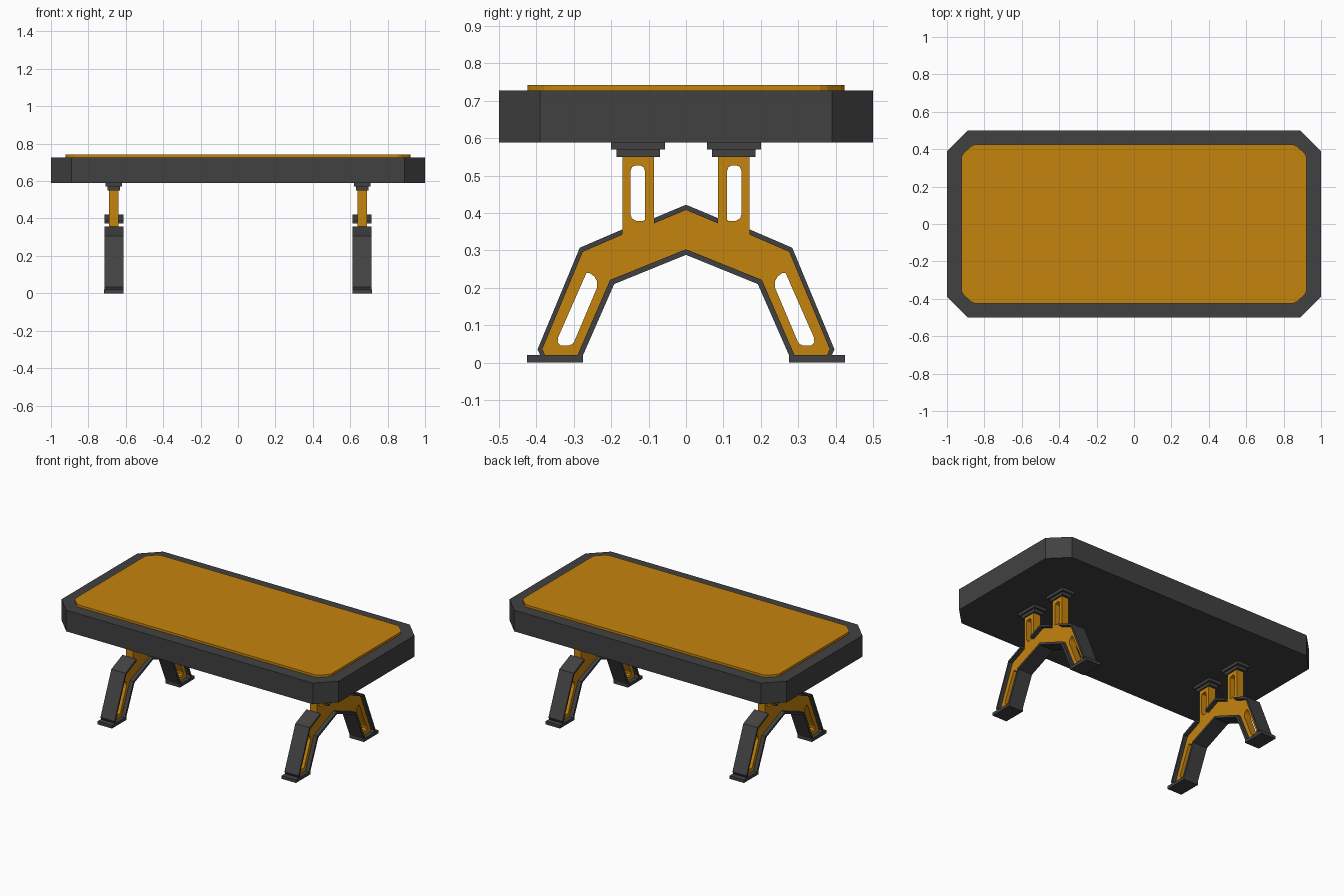
import bpy, bmesh
from mathutils import Matrix

if "Cube" in bpy.data.objects:
    bpy.data.objects.remove(bpy.data.objects["Cube"])


def material(name, rgb):
    m = bpy.data.materials.new(name)
    m.diffuse_color = (*rgb, 1)
    m.use_nodes = True
    m.node_tree.nodes["Principled BSDF"].inputs["Base Color"].default_value = m.diffuse_color
    return m


GOLD = material("amber", (0.56, 0.23, 0.004))
DARK = material("charcoal", (0.053, 0.053, 0.053))

# Local (x, y, z) -> world (y, z, x): side profiles extruded along x
SIDE = Matrix(((0, 0, 1, 0), (1, 0, 0, 0), (0, 1, 0, 0), (0, 0, 0, 1)))


def plate(name, loops, thickness, mat, matrix):
    """Extruded flat outline; loops inside another loop become holes."""
    cu = bpy.data.curves.new(name, 'CURVE')
    cu.dimensions = '2D'
    cu.fill_mode = 'BOTH'
    cu.extrude = thickness / 2
    for pts in loops:
        s = cu.splines.new('POLY')
        s.points.add(len(pts) - 1)
        for p, (a, b) in zip(s.points, pts):
            p.co = (a, b, 0, 1)
        s.use_cyclic_u = True
    tmp = bpy.data.objects.new(name + "_outline", cu)
    bpy.context.collection.objects.link(tmp)
    bpy.context.view_layer.update()
    dg = bpy.context.evaluated_depsgraph_get()
    me = bpy.data.meshes.new_from_object(tmp.evaluated_get(dg))
    bpy.data.objects.remove(tmp)
    bm = bmesh.new()
    bm.from_mesh(me)
    bmesh.ops.remove_doubles(bm, verts=bm.verts, dist=0.0002)
    bmesh.ops.recalc_face_normals(bm, faces=bm.faces)
    bm.transform(matrix)
    for f in bm.faces:
        f.smooth = False
        f.material_index = 0
    bm.to_mesh(me)
    bm.free()
    me.materials.clear()
    me.materials.append(mat)
    ob = bpy.data.objects.new(name, me)
    bpy.context.collection.objects.link(ob)


def flip(pts):
    return [(-a, b) for a, b in pts]


def mirrored(pts):
    """Close a half outline (starting and ending on the centre line)."""
    return pts + [p for p in flip(pts)[::-1] if abs(p[0]) > 1e-6]


def quad(pts):
    """Mirror one corner's points to all four corners."""
    half = pts + [(a, -b) for a, b in pts[::-1]]
    return half + flip(half)[::-1]


def box(name, center, size, mat):
    bm = bmesh.new()
    bmesh.ops.create_cube(bm, size=1, matrix=Matrix.Translation(center) @ Matrix.Diagonal((*size, 1)))
    me = bpy.data.meshes.new(name)
    bm.to_mesh(me)
    bm.free()
    me.materials.append(mat)
    bpy.context.collection.objects.link(bpy.data.objects.new(name, me))


# Table top with cut corners, and the raised panel on it
plate("table_top", [quad([(0.89, 0.5), (1.0, 0.39)])], 0.138, DARK,
      Matrix.Translation((0, 0, 0.658)))
plate("top_panel", [quad([(0.852, 0.424), (0.872, 0.415), (0.912, 0.378), (0.923, 0.358)])],
      0.022, GOLD, Matrix.Translation((0, 0, 0.731)))

# Leg profiles in (y, z)
body = mirrored([(0, 0.412), (0.085, 0.377), (0.085, 0.555), (0.17, 0.555), (0.17, 0.346),
                 (0.279, 0.299), (0.386, 0.036), (0.378, 0.018), (0.285, 0.018),
                 (0.198, 0.218), (0, 0.298)])
leg_slot = [(0.342, 0.067), (0.343, 0.054), (0.335, 0.046), (0.312, 0.046), (0.303, 0.05),
            (0.298, 0.058), (0.238, 0.2), (0.238, 0.218), (0.245, 0.23), (0.258, 0.24),
            (0.266, 0.24)]
post_slot = [(0.110, 0.382), (0.114, 0.379), (0.134, 0.379), (0.145, 0.386), (0.148, 0.396),
             (0.148, 0.513), (0.144, 0.523), (0.135, 0.527), (0.122, 0.527), (0.113, 0.522),
             (0.110, 0.513)]
outer_trim = [(0.17, 0.356), (0.284, 0.307), (0.397, 0.035), (0.389, 0.018), (0.376, 0.018),
              (0.384, 0.036), (0.276, 0.296), (0.17, 0.342)]
peak_trim = mirrored([(0, 0.422), (0.086, 0.386), (0.086, 0.372), (0, 0.408)])
inner_trim = mirrored([(0, 0.303), (0.203, 0.221), (0.291, 0.018), (0.276, 0.018),
                       (0.192, 0.21), (0, 0.288)])

for side, x in (("left", -0.664), ("right", 0.664)):
    at = Matrix.Translation((x, 0, 0)) @ SIDE
    plate(side + "_leg_body", [body, leg_slot, flip(leg_slot), post_slot, flip(post_slot)],
          0.052, GOLD, at)
    plate(side + "_leg_peak_trim", [peak_trim], 0.102, DARK, at)
    plate(side + "_leg_inner_trim", [inner_trim], 0.102, DARK, at)
    plate(side + "_leg_outer_trim", [outer_trim, flip(outer_trim)], 0.102, DARK, at)
    for end, s in (("front", -1), ("back", 1)):
        tag = side + "_" + end
        # Foot and the stepped mounting plates under the top
        box(tag + "_foot", (x, s * 0.35, 0.01), (0.104, 0.15, 0.02), DARK)
        box(tag + "_lower_mount", (x, s * 0.128, 0.561), (0.068, 0.116, 0.022), DARK)
        box(tag + "_upper_mount", (x, s * 0.128, 0.58), (0.09, 0.145, 0.02), DARK)
